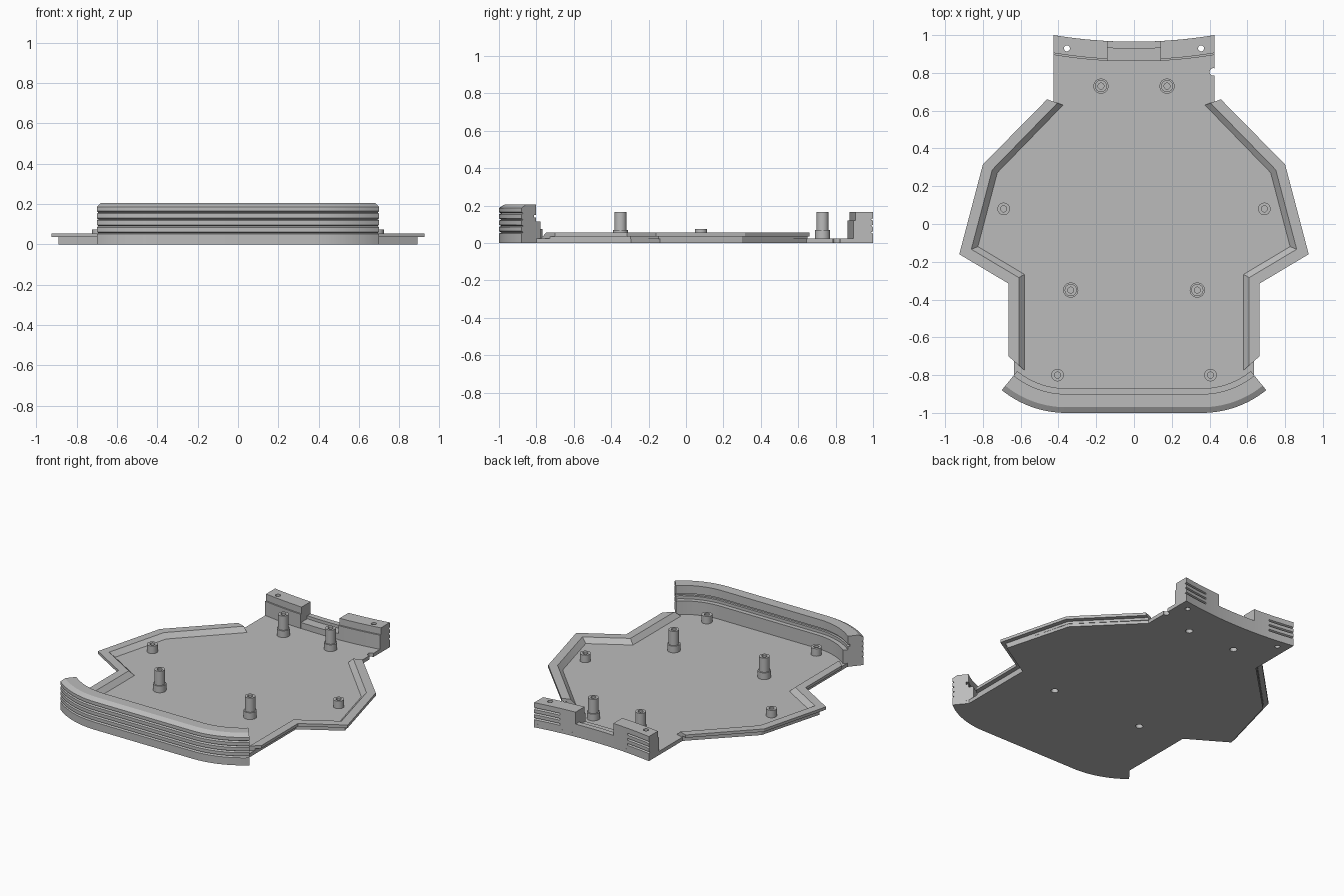
import bpy, bmesh, math
from mathutils import Vector

cube = bpy.data.objects.get("Cube")
if cube:
    bpy.data.objects.remove(cube, do_unlink=True)

grey = bpy.data.materials.new("plain grey")
grey.use_nodes = True
grey.diffuse_color = (0.5, 0.5, 0.5, 1)
grey.node_tree.nodes["Principled BSDF"].inputs["Base Color"].default_value = (0.5, 0.5, 0.5, 1)


def activate(ob):
    bpy.ops.object.select_all(action='DESELECT')
    ob.select_set(True)
    bpy.context.view_layer.objects.active = ob


def finish(name, bm, smooth=True):
    bmesh.ops.recalc_face_normals(bm, faces=bm.faces)
    mesh = bpy.data.meshes.new(name)
    bm.to_mesh(mesh)
    bm.free()
    ob = bpy.data.objects.new(name, mesh)
    bpy.context.collection.objects.link(ob)
    mesh.materials.append(grey)
    if smooth:
        activate(ob)
        bpy.ops.object.shade_smooth_by_angle(angle=math.radians(25))
    return ob


def sweep(name, path, insets, profile):
    """Carry a closed (inset, height) profile along a flat path."""
    bm = bmesh.new()
    rings = [[bm.verts.new((p[0] + v[0] * d, p[1] + v[1] * d, z)) for d, z in profile]
             for p, v in zip(path, insets)]
    n = len(profile)
    for a, b in zip(rings, rings[1:]):
        for i in range(n):
            j = (i + 1) % n
            bm.faces.new((a[i], a[j], b[j], b[i]))
    bm.faces.new(rings[0])
    bm.faces.new(rings[-1])
    return finish(name, bm)


def lathe(name, x, y, profile):
    bm = bmesh.new()
    verts = [bm.verts.new((r, 0, z)) for r, z in profile]
    edges = [bm.edges.new(pair) for pair in zip(verts, verts[1:])]
    bmesh.ops.spin(bm, geom=verts + edges, axis=(0, 0, 1), cent=(0, 0, 0),
                   angle=math.tau, steps=32)
    bmesh.ops.remove_doubles(bm, verts=bm.verts, dist=0.0001)
    bmesh.ops.translate(bm, verts=bm.verts, vec=(x, y, 0))
    return finish(name, bm)


def drill(ob, x, y, radius):
    """Cut a vertical round hole right through an object."""
    bm = bmesh.new()
    bmesh.ops.create_cone(bm, cap_ends=True, segments=24, radius1=radius,
                          radius2=radius, depth=1)
    bmesh.ops.translate(bm, verts=bm.verts, vec=(x, y, 0))
    cutter = finish("hole_cutter", bm, False)
    cutter.hide_render = True
    mod = ob.modifiers.new("hole", 'BOOLEAN')
    mod.operation = 'DIFFERENCE'
    mod.solver = 'EXACT'
    mod.object = cutter
    activate(ob)
    bpy.ops.object.modifier_apply(modifier=mod.name)
    bpy.data.objects.remove(cutter, do_unlink=True)


def miter_insets(path, first, last):
    """Inward directions that keep an even width round the corners."""
    out = [Vector(first)]
    for a, b, c in zip(path, path[1:], path[2:]):
        d1 = (Vector(b) - Vector(a)).normalized()
        d2 = (Vector(c) - Vector(b)).normalized()
        n1, n2 = Vector((d1.y, -d1.x)), Vector((d2.y, -d2.x))
        out.append((n1 + n2) / (1 + n1.dot(n2)))
    return out + [Vector(last)]


def ribs(count):
    pts = []
    for i in range(count):
        z = 0.025 + 0.034 * i
        pts += [(0, z + 0.004), (0, z + 0.026), (0.012, z + 0.032)]
    return pts[:-1]


def flip(points):
    return [(-x, y) for x, y in points]


# Shared curves: the front arc and the hollow back edge
sweep_angle = math.asin(0.34 / 0.54)
front_dirs = [(math.sin(a), -math.cos(a))
              for a in [sweep_angle * (1 - i / 16) for i in range(17)]]
front_arc = [(0.36 + 0.54 * x, -0.46 + 0.54 * y) for x, y in front_dirs]


def back_arc(x0, x1, steps=10):
    xs = [x0 + (x1 - x0) * i / steps for i in range(steps + 1)]
    return [(x, 0.965 + 0.035 * (x / 0.425) ** 2) for x in xs]


# Floor plate
half = (back_arc(0, 0.425)
        + [(0.425, 0.645), (0.77, 0.30), (0.89, -0.14), (0.635, -0.295), (0.635, -0.80)]
        + front_arc)
outline = half + flip(half[:0:-1])
bm = bmesh.new()
bottom = bm.faces.new([bm.verts.new((x, y, 0)) for x, y in outline])
top = bmesh.ops.extrude_face_region(bm, geom=[bottom])["geom"]
bmesh.ops.translate(bm, vec=(0, 0, 0.025),
                    verts=[v for v in top if isinstance(v, bmesh.types.BMVert)])
floor = finish("floor_plate", bm)

# Ribbed front bumper with an inner groove and ledge
path = front_arc + flip(front_arc[::-1])
inward = [(-x, -y) for x, y in front_dirs]
sweep("front_bumper", path, inward + flip(inward[::-1]),
      [(0.0, 0.02)] + ribs(5) + [(0.03, 0.205), (0.1, 0.205), (0.1, 0.15), (0.085, 0.15),
      (0.085, 0.135), (0.1, 0.135), (0.1, 0.115), (0.13, 0.115), (0.13, 0.02)])

# Overhanging side rims with sloped inner faces
rim_path = [(0.46, 0.66), (0.80, 0.315), (0.925, -0.16), (0.665, -0.315), (0.665, -0.70)]
rim_in = miter_insets(rim_path, (-1, -0.35), (-1, -0.88))
rim_profile = [(0.03, 0.02), (0.03, 0.036), (0, 0.036), (0, 0.055),
               (0.055, 0.055), (0.085, 0.025), (0.085, 0.02)]
sweep("left_rim", rim_path, rim_in, rim_profile)
sweep("right_rim", flip(rim_path), flip(rim_in), rim_profile)

# Back wall: ribbed corners, plain inner blocks and a low middle
back_foot = [(0.095, 0.165), (0.095, 0.12), (0.105, 0.12), (0.105, 0.02)]
for side, name in ((1, "left"), (-1, "right")):
    inset = [(0, -1)] * 11
    corner = sweep(name + "_back_corner", back_arc(side * 0.25, side * 0.425), inset,
                   [(0, 0.02)] + ribs(4) + [(0, 0.165)] + back_foot)
    sweep(name + "_back_block", back_arc(side * 0.14, side * 0.25), inset,
          [(0, 0.02), (0, 0.165)] + back_foot)
    for ob in (corner, floor):
        drill(ob, side * 0.355, 0.93, 0.016)
sweep("back_middle", back_arc(-0.14, 0.14), [(0, -1)] * 11,
      [(0, 0.02), (0, 0.085), (0.037, 0.085), (0.037, 0.065), (0.102, 0.065), (0.102, 0.02)])

# Cable notch in one edge of the floor
drill(floor, 0.42, 0.805, 0.02)

# Tall stepped screw posts, open below, and short pegs
tall = [(0, 0.06), (0.022, 0.06), (0.022, 0.001), (0.04, 0.001), (0.04, 0.07),
        (0.032, 0.07), (0.032, 0.165), (0.016, 0.165), (0.016, 0.08), (0, 0.08)]
short = [(0, 0.015), (0.033, 0.015), (0.033, 0.075), (0.016, 0.075), (0.016, 0.03), (0, 0.03)]
for side, name in ((1, "left"), (-1, "right")):
    for place, x, y in (("back", 0.175, 0.73), ("front", 0.335, -0.35)):
        drill(floor, side * x, y, 0.0225)
        lathe(f"{name}_{place}_screw_post", side * x, y, tall)
    for place, x, y in (("side", 0.69, 0.08), ("front", 0.405, -0.80)):
        lathe(f"{name}_{place}_peg", side * x, y, short)
